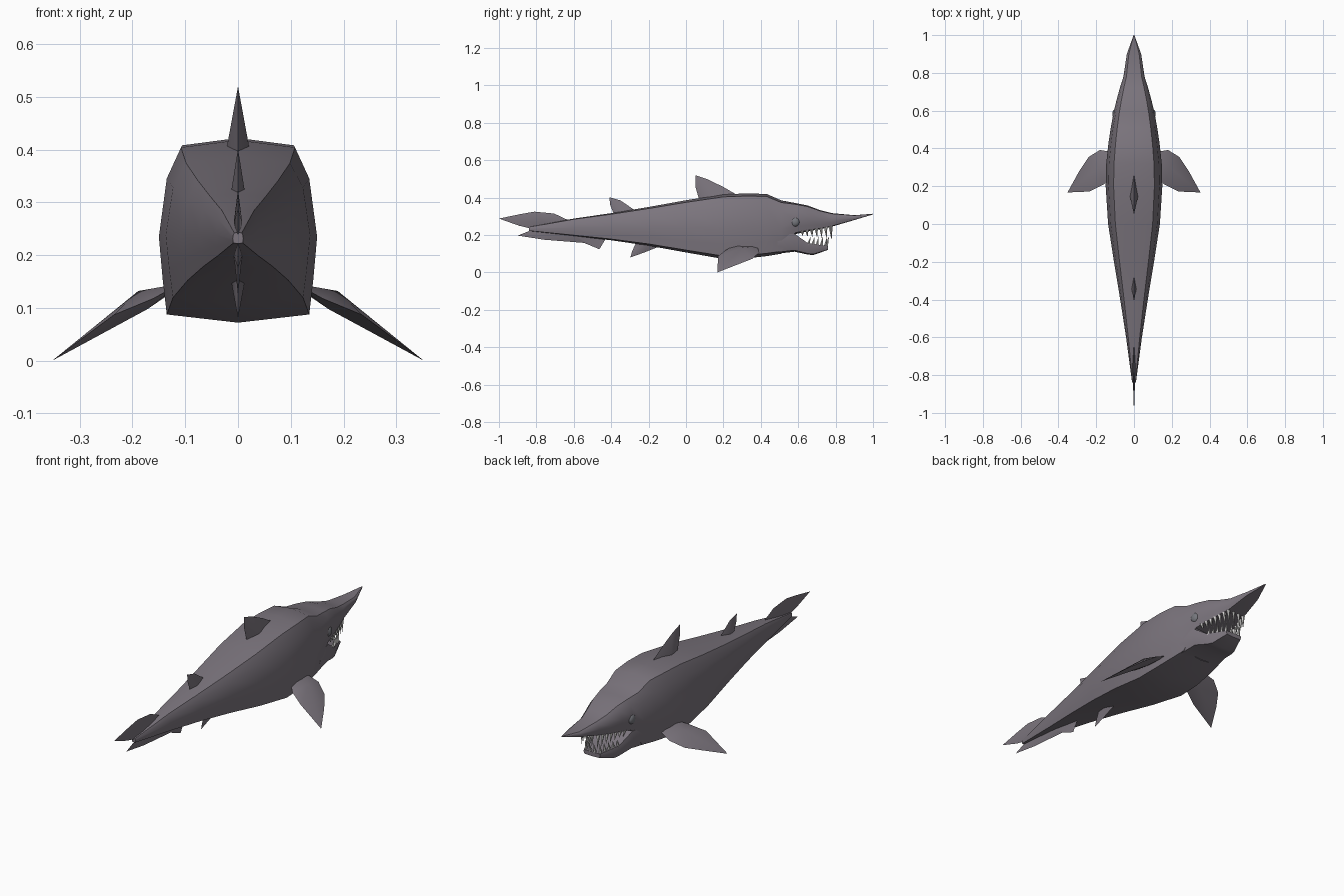
import bpy, bmesh, math
from mathutils import Vector

cube = bpy.data.objects.get("Cube")
if cube:
    bpy.data.objects.remove(cube, do_unlink=True)


def make_material(name, rgb):
    mat = bpy.data.materials.new(name)
    mat.use_nodes = True
    color = (*rgb, 1)
    mat.diffuse_color = color
    mat.node_tree.nodes["Principled BSDF"].inputs["Base Color"].default_value = color
    return mat


skin = make_material("grey skin", (0.2, 0.178, 0.207))
ivory = make_material("pale teeth", (0.62, 0.61, 0.6))
eye_grey = make_material("eye grey", (0.18, 0.185, 0.205))


def finish(bm, name, mat, angle=30):
    bmesh.ops.recalc_face_normals(bm, faces=bm.faces)
    mesh = bpy.data.meshes.new(name)
    bm.to_mesh(mesh)
    bm.free()
    obj = bpy.data.objects.new(name, mesh)
    bpy.context.collection.objects.link(obj)
    mesh.materials.append(mat)
    bpy.ops.object.select_all(action='DESELECT')
    obj.select_set(True)
    bpy.context.view_layer.objects.active = obj
    bpy.ops.object.shade_smooth_by_angle(angle=math.radians(angle))
    return obj


# Half cross-section from spine to belly, as fractions of width and height
HALF = [(0, 1), (.72, .96), (.9, .79), (1, .47), (.95, .23), (.9, .045), (0, 0)]
JAW = [(0, 1), (.96, 1), (1, .6), (.9, .08), (0, 0)]


def loft(name, stations, half):
    """Skin rings given as (y, top, bottom, half width)."""
    bm = bmesh.new()
    outline = half + [(-x, z) for x, z in reversed(half[1:-1])]
    rings = []
    for y, top, bottom, width in stations:
        rings.append([bm.verts.new((x * width, y, bottom + z * (top - bottom)))
                      for x, z in outline])
    n = len(outline)
    for a, b in zip(rings, rings[1:]):
        for i in range(n):
            j = (i + 1) % n
            bm.faces.new((a[i], a[j], b[j], b[i]))
    bm.faces.new(rings[0])
    bm.faces.new(rings[-1])
    return finish(bm, name, skin)


# Body runs unbroken into the pointed upper jaw
loft("body_and_snout", [
    (-.84, .243, .222, .01), (-.6, .288, .195, .042), (-.4, .317, .172, .073),
    (-.2, .35, .143, .106), (0, .386, .107, .137), (.2, .418, .072, .15),
    (.32, .422, .075, .147), (.43, .42, .087, .135), (.51, .385, .1, .123),
    (.585, .371, .205, .109), (.65, .358, .219, .094), (.72, .332, .232, .075),
    (.78, .317, .245, .056), (.9, .306, .28, .038), (1, .314, .31, .002)], HALF)

loft("lower_jaw", [
    (.49, .2, .1, .121), (.58, .207, .111, .109), (.65, .158, .096, .086),
    (.68, .152, .093, .076), (.758, .142, .12, .047)], JAW)


def fin(name, outline, center, offset):
    """Lens-shaped fin: thin rim fanned to a raised hub on both faces."""
    bm = bmesh.new()
    rim = [bm.verts.new(p) for p in outline]
    for sign in (1, -1):
        hub = bm.verts.new(Vector(center) + sign * Vector(offset))
        for a, b in zip(rim, rim[1:] + rim[:1]):
            bm.faces.new((a, b, hub))
    return finish(bm, name, skin, 40)


def upright_fin(name, profile, center, thickness):
    fin(name, [(0, y, z) for y, z in profile], (0, *center), (thickness, 0, 0))


# Fins along the centre line
upright_fin("dorsal_fin", [(.28, .41), (.2, .457), (.11, .5), (.05, .52),
                           (.05, .46), (.07, .39)], (.15, .4), .022)
upright_fin("rear_dorsal_fin", [(-.27, .33), (-.35, .385), (-.41, .402),
                                (-.405, .36), (-.385, .31)], (-.34, .32), .013)
upright_fin("belly_fin", [(-.14, .14), (-.22, .108), (-.298, .08),
                          (-.287, .115), (-.265, .165)], (-.21, .15), .013)
upright_fin("upper_tail_lobe", [(-.62, .275), (-.705, .315), (-.81, .325), (-.89, .311),
                                (-1, .288), (-.893, .25), (-.82, .232)], (-.76, .262), .008)
upright_fin("lower_tail_lobe", [(-.42, .195), (-.463, .124), (-.545, .158), (-.758, .175),
                                (-.9, .197), (-.83, .225)], (-.6, .2), .008)

# Paired parts: side fins drooping outward, and eyes
for side, label in ((1, "left"), (-1, "right")):
    outline = [(.11, .38, .14), (.18, .392, .107), (.24, .355, .073), (.29, .28, .044),
               (.352, .167, 0), (.235, .172, .087), (.16, .21, .118), (.11, .26, .146)]
    fin(label + "_side_fin", [(side * x, y, z) for x, y, z in outline],
        (side * .18, .3, .115), (side * .009, 0, .017))

    bm = bmesh.new()
    bmesh.ops.create_uvsphere(bm, u_segments=16, v_segments=10, radius=.025)
    for v in bm.verts:
        v.co.x *= .6
    bmesh.ops.translate(bm, verts=bm.verts, vec=(side * .1, .582, .27))
    finish(bm, label + "_eye", eye_grey)


# Teeth: five-sided cones following both jaw edges
def add_tooth(bm, base, tip, radius):
    base, tip = Vector(base), Vector(tip)
    ring = []
    for i in range(5):
        a = i * math.tau / 5
        ring.append(bm.verts.new(base + radius * Vector((math.cos(a), math.sin(a), 0))))
    point = bm.verts.new(tip)
    for a, b in zip(ring, ring[1:] + ring[:1]):
        bm.faces.new((a, b, point))
    bm.faces.new(ring)


upper, lower = bmesh.new(), bmesh.new()
for side in (1, -1):
    for i in range(7):
        t = i / 6
        x, y = side * (.088 - .042 * t), .62 + .152 * t
        z = .222 + .025 * t
        length = .03 + .04 * t
        add_tooth(upper, (x, y, z), (x * .95, y + .005, z - length), .01)
    for i in range(5):
        t = i / 4
        x, y = side * (.074 - .034 * t), .655 + .09 * t
        z = .15 - .01 * t
        add_tooth(lower, (x, y, z), (x * 1.03, y + .01, z + .04 + .015 * t), .009)
    add_tooth(upper, (side * .015, .775, .25), (side * .015, .78, .18), .009)
    add_tooth(lower, (side * .013, .75, .138), (side * .013, .765, .195), .009)
finish(upper, "upper_teeth", ivory)
finish(lower, "lower_teeth", ivory)
